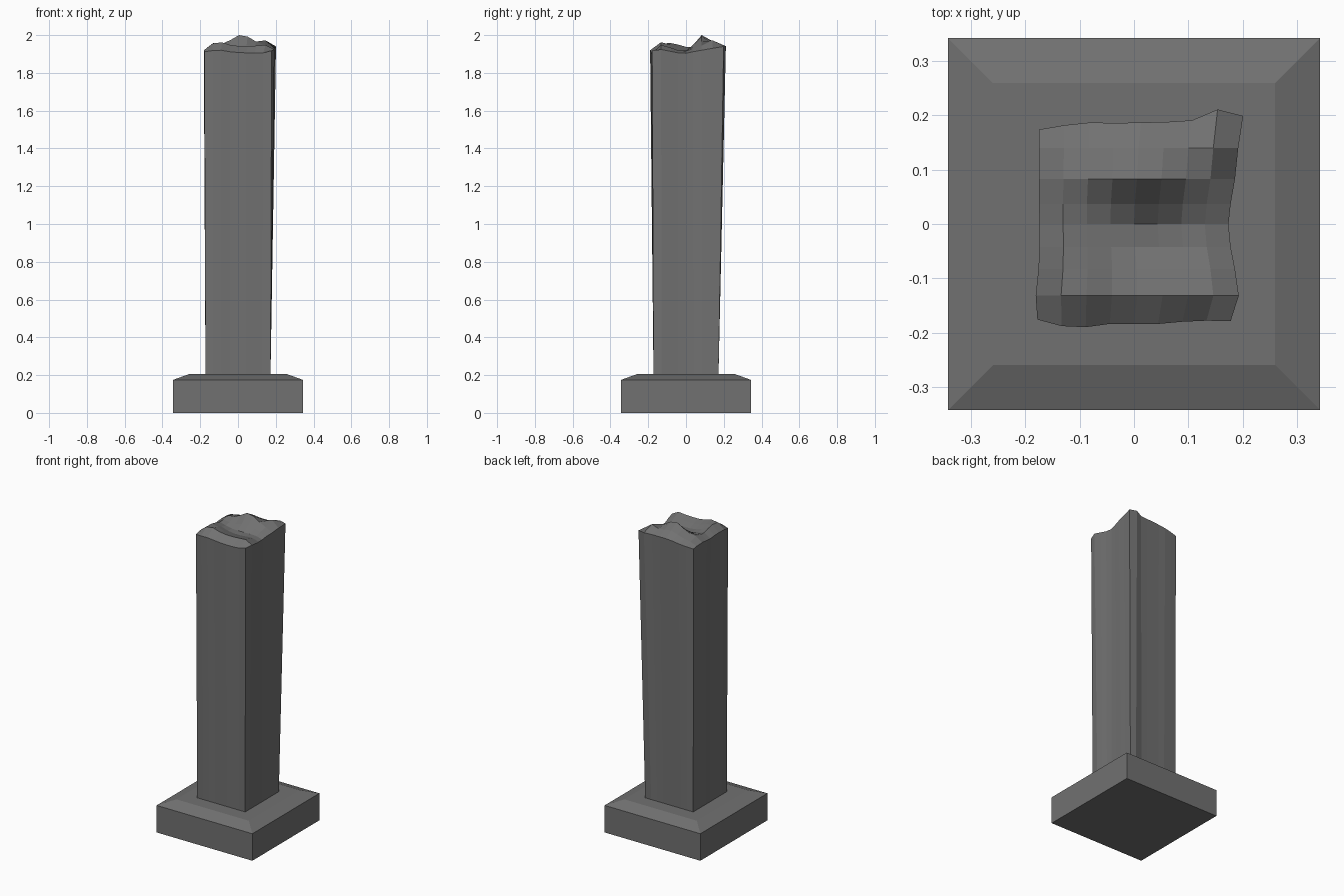
import bpy, bmesh

if "Cube" in bpy.data.objects:
    bpy.data.objects.remove(bpy.data.objects["Cube"])

stone = bpy.data.materials.new("dark grey stone")
stone.diffuse_color = (0.165, 0.165, 0.165, 1)
stone.use_nodes = True
stone.node_tree.nodes["Principled BSDF"].inputs["Base Color"].default_value = stone.diffuse_color


def finish(bm, name):
    bmesh.ops.recalc_face_normals(bm, faces=bm.faces)
    me = bpy.data.meshes.new(name)
    bm.to_mesh(me)
    bm.free()
    me.materials.append(stone)
    bpy.context.collection.objects.link(bpy.data.objects.new(name, me))


# plinth: square rings stacked into a block with a sloped top
bm = bmesh.new()
rings = [[bm.verts.new((sx * h, sy * h, z)) for sx, sy in ((-1, -1), (1, -1), (1, 1), (-1, 1))]
         for h, z in ((0.343, 0), (0.343, 0.175), (0.26, 0.205))]
for a, b in zip(rings, rings[1:]):
    for i in range(4):
        j = (i + 1) % 4
        bm.faces.new((a[i], a[j], b[j], b[i]))
bm.faces.new(rings[0])
bm.faces.new(rings[-1])
finish(bm, "plinth")

# outline of the broken top: edges as seen from above
N = 9
left = (-.178, -.181, -.176, -.174, -.174, -.175, -.175, -.175, -.175)
right = (.178, .193, .186, .178, .174, .178, .186, .192, .201)
front = (-.176, -.188, -.190, -.184, -.184, -.184, -.180, -.178, -.179)
back = (.174, .182, .187, .186, .187, .188, .191, .211, .199)
rows = (0, -.132, -.083, -.042, 0, .037, .083, .140, 0)
# heights above 1.9, in thousandths, rows from front to back
rough = ((12, 18, 20, 12, 8, 6, 4, 6, 18),
         (20, 55, 62, 48, 42, 42, 44, 48, 24),
         (18, 58, 50, 32, 28, 28, 30, 34, 14),
         (14, 50, 34, 20, 14, 14, 18, 20, 6),
         (10, 38, 26, 18, 16, 16, 18, 16, 4),
         (14, 38, 34, 34, 46, 48, 38, 28, 12),
         (18, 46, 54, 74, 100, 92, 66, 44, 20),
         (16, 32, 40, 54, 68, 62, 56, 72, 30),
         (10, 16, 22, 28, 32, 32, 34, 42, 40))

# shaft: rough top grid, straight sides down to a square foot
bm = bmesh.new()
grid = []
for r in range(N):
    line = []
    for c in range(N):
        x = left[r] + (right[r] - left[r]) * c / (N - 1)
        y = front[c] if r == 0 else back[c] if r == N - 1 else rows[r]
        line.append(bm.verts.new((x, y, 1.9 + rough[r][c] / 1000)))
    grid.append(line)
for r in range(N - 1):
    for c in range(N - 1):
        bm.faces.new((grid[r][c], grid[r][c + 1], grid[r + 1][c + 1], grid[r + 1][c]))
m = N - 1
border = ([(0, c) for c in range(m)] + [(r, m) for r in range(m)]
          + [(m, c) for c in range(m, 0, -1)] + [(r, 0) for r in range(m, 0, -1)])
top = [grid[r][c] for r, c in border]
foot = [bm.verts.new((0.172 * (c / 4 - 1), 0.172 * (r / 4 - 1), 0.2)) for r, c in border]
for i in range(len(top)):
    j = (i + 1) % len(top)
    bm.faces.new((foot[i], foot[j], top[j], top[i]))
bm.faces.new(foot)
finish(bm, "broken_shaft")
